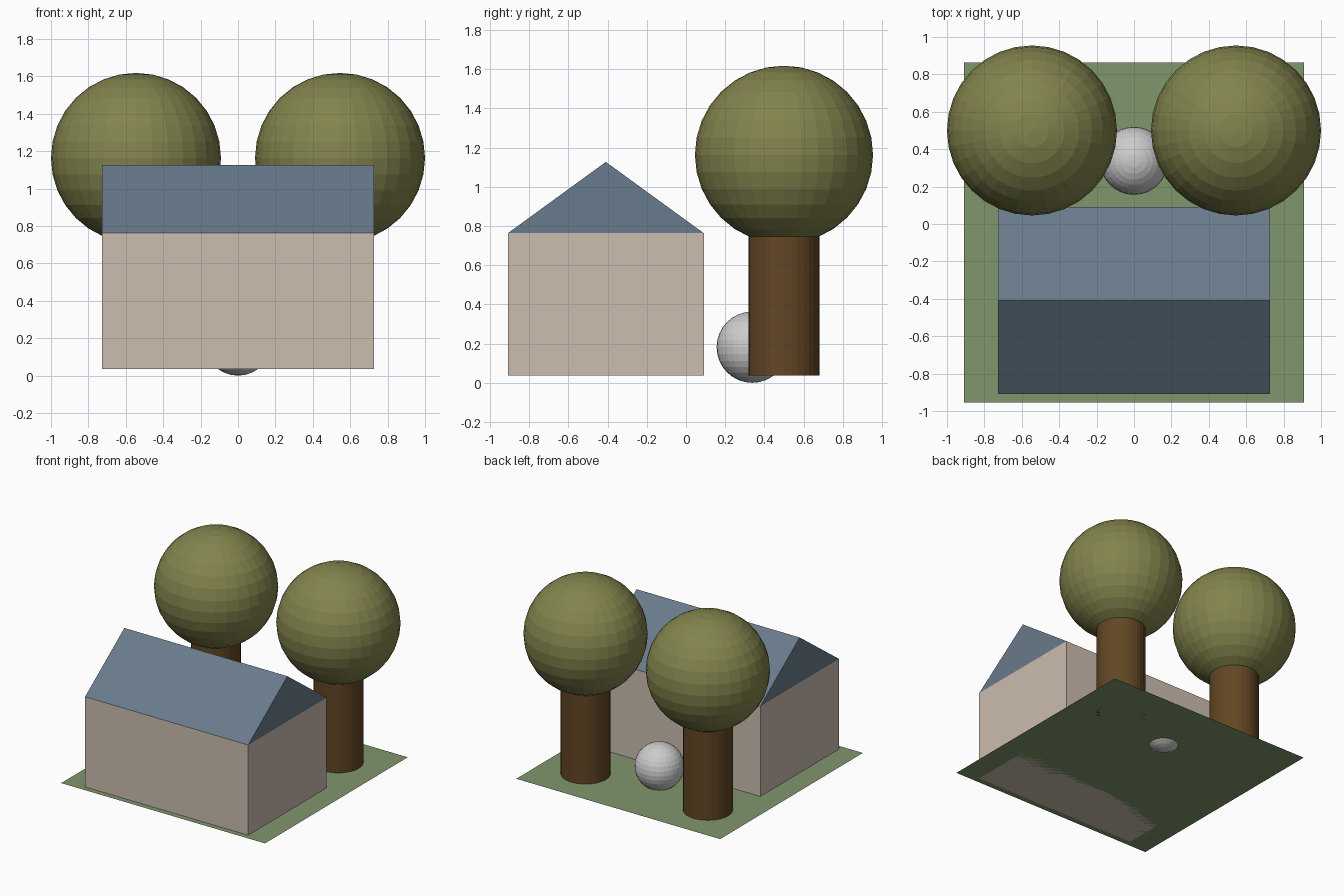
import bpy, bmesh
from mathutils import Matrix, Vector

if "Cube" in bpy.data.objects:
    bpy.data.objects.remove(bpy.data.objects["Cube"])

U = 2 / 11          # module the scene is laid out on
GROUND_Z = 0.2 * U  # lawn level; the ball dips slightly below it


def material(name, rgb):
    lin = [((c / 255 + 0.055) / 1.055) ** 2.4 for c in rgb]
    m = bpy.data.materials.new(name)
    m.diffuse_color = (*lin, 1)
    m.use_nodes = True
    m.node_tree.nodes["Principled BSDF"].inputs["Base Color"].default_value = m.diffuse_color
    return m


GRASS = material("grass green", (127, 151, 108))
WALL = material("wall beige", (204, 189, 175))
ROOF = material("roof slate blue", (105, 123, 140))
BARK = material("bark brown", (98, 70, 36))
LEAF = material("leaf olive", (131, 132, 77))
STONE = material("ball grey", (204, 204, 204))


def add(name, bm, loc, mat):
    bmesh.ops.recalc_face_normals(bm, faces=bm.faces)
    me = bpy.data.meshes.new(name)
    bm.to_mesh(me)
    bm.free()
    me.materials.append(mat)
    ob = bpy.data.objects.new(name, me)
    ob.location = loc
    bpy.context.collection.objects.link(ob)
    return ob


def sphere(name, r, loc, mat):
    bm = bmesh.new()
    bmesh.ops.create_uvsphere(bm, u_segments=32, v_segments=16, radius=r)
    return add(name, bm, loc, mat)


# Lawn: a single thin sheet
bm = bmesh.new()
bmesh.ops.create_grid(bm, x_segments=1, y_segments=1, size=5 * U)
lawn = add("lawn", bm, (0, -0.25 * U, GROUND_Z), GRASS)
for p in lawn.data.polygons:
    if p.normal.z < 0:
        p.flip()

# House walls
W, D, H = 8 * U, 5.5 * U, 4 * U
HOUSE_Y = -2.25 * U
bm = bmesh.new()
bmesh.ops.create_cube(bm, size=1, matrix=Matrix.Diagonal((W, D, H, 1)))
add("house_walls", bm, (0, HOUSE_Y, GROUND_Z + H / 2), WALL)

# Gable roof: triangle profile extruded along x
bm = bmesh.new()
profile = [(-D / 2, 0), (D / 2, 0), (0, 2 * U)]
face = bm.faces.new([bm.verts.new((-W / 2, y, z)) for y, z in profile])
ext = bmesh.ops.extrude_face_region(bm, geom=[face], use_keep_orig=True)
bmesh.ops.translate(bm, vec=Vector((W, 0, 0)),
                    verts=[g for g in ext["geom"] if isinstance(g, bmesh.types.BMVert)])
add("gable_roof", bm, (0, HOUSE_Y, GROUND_Z + H), ROOF)

# Two trees behind the house
for side, label in ((-1, "left"), (1, "right")):
    x, y = side * 3 * U, 2.75 * U
    bm = bmesh.new()
    bmesh.ops.create_cone(bm, cap_ends=True, segments=32, radius1=U, radius2=U, depth=4 * U)
    add(f"{label}_trunk", bm, (x, y, GROUND_Z + 2 * U), BARK)
    sphere(f"{label}_canopy", 2.5 * U, (x, y, GROUND_Z + 6.2 * U), LEAF)

# Ball between the trees
sphere("ball", U, (0, 0.338, U), STONE)
